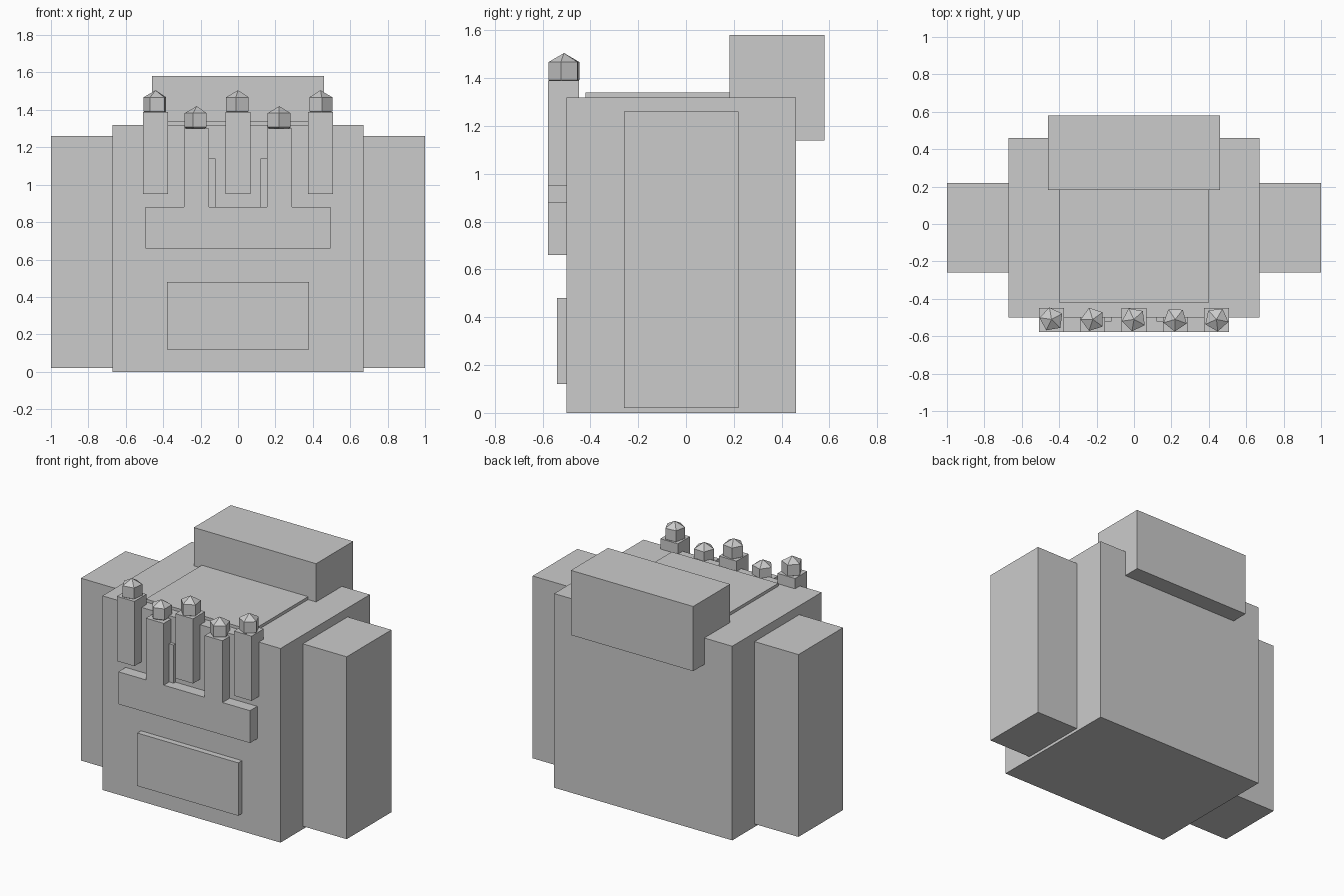
import bpy, math

if "Cube" in bpy.data.objects:
    bpy.data.objects.remove(bpy.data.objects["Cube"])


def box(name, x, y, z):
    """Box from (min, max) ranges on each axis."""
    bpy.ops.mesh.primitive_cube_add(size=1, location=[(a + b) / 2 for a, b in (x, y, z)])
    ob = bpy.context.object
    ob.name = name
    ob.scale = [b - a for a, b in (x, y, z)]
    bpy.ops.object.transform_apply(location=False, rotation=False, scale=True)
    return ob


def prism(name, outline, y0, y1):
    """Extrude an x-z outline from y0 to y1."""
    n = len(outline)
    verts = [(x, y0, z) for x, z in outline] + [(x, y1, z) for x, z in outline]
    faces = [tuple(range(n)), tuple(range(2 * n - 1, n - 1, -1))]
    faces += [(i, i + n, (i + 1) % n + n, (i + 1) % n) for i in range(n)]
    me = bpy.data.meshes.new(name)
    me.from_pydata(verts, [], faces)
    ob = bpy.data.objects.new(name, me)
    bpy.context.collection.objects.link(ob)
    return ob


def gem(name, x, z, turn):
    """Five-sided double pyramid."""
    bpy.ops.mesh.primitive_uv_sphere_add(segments=5, ring_count=2, radius=0.075,
                                         location=(x, -0.51, z), rotation=(0, 0, turn))
    bpy.context.object.name = name


# Body, top plate, rear box and front panel
box("body", (-0.67, 0.67), (-0.5, 0.46), (0, 1.32))
box("top_plate", (-0.4, 0.4), (-0.42, 0.19), (1.31, 1.34))
box("rear_box", (-0.46, 0.46), (0.182, 0.58), (1.14, 1.58))
box("front_panel", (-0.38, 0.38), (-0.54, -0.49), (0.12, 0.48))

# Side blocks and the thin strips beside the prongs
for side, s in (("left", -1), ("right", 1)):
    box(side + "_side_block", sorted((0.66 * s, s)), (-0.26, 0.22), (0.02, 1.26))
    box(side + "_thin_strip", sorted((0.12 * s, 0.17 * s)), (-0.52, -0.49), (0.87, 1.14))

# Crown bar with its two prongs as one profile
half = [(0.154, 0.88), (0.154, 1.30), (0.288, 1.30), (0.288, 0.88), (0.495, 0.88), (0.495, 0.66)]
prism("crown_bar", [(-x, z) for x, z in half] + [(x, z) for x, z in reversed(half)], -0.578, -0.49)

# Floating crown pillars
for i, x in enumerate((-0.441, 0, 0.441)):
    box(f"crown_pillar_{i + 1}", (x - 0.066, x + 0.066), (-0.578, -0.448), (0.95, 1.39))

# Gems on pillars and prongs
for i in range(5):
    gem(f"crown_gem_{i + 1}", -0.441 + 0.2205 * i, 1.345 if i % 2 else 1.43,
        math.radians(10 + 8 * i))
